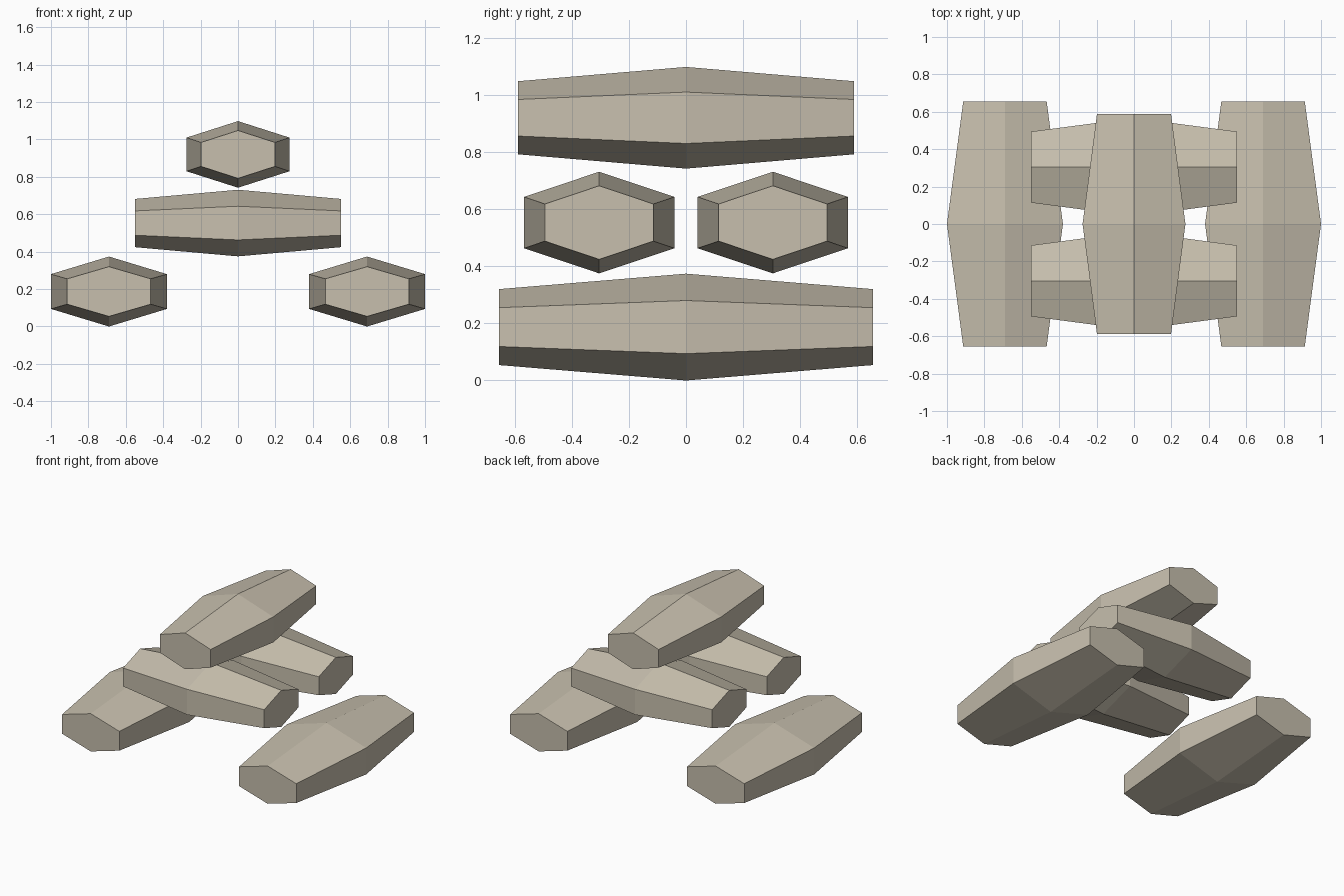
import bpy
import bmesh
from mathutils import Matrix, Vector
from math import pi

cube = bpy.data.objects.get("Cube")
if cube:
    bpy.data.objects.remove(cube)

# Sack cloth colour
cloth = bpy.data.materials.new("beige_cloth")
cloth.use_nodes = True
colour = (0.57, 0.52, 0.42, 1)
cloth.diffuse_color = colour
bsdf = cloth.node_tree.nodes["Principled BSDF"]
bsdf.inputs["Base Color"].default_value = colour
bsdf.inputs["Roughness"].default_value = 0.9


def hexagon(bm, y, width, apex, side):
    """Ring of six corners, pointed at top and bottom."""
    corners = [(0, apex), (width, side), (width, -side),
               (0, -apex), (-width, -side), (-width, side)]
    return [bm.verts.new((x, y, z)) for x, z in corners]


def sack(name, centre, length, middle, end, turn=0):
    """Six-sided sack along y, widest at the middle; sizes are half sizes."""
    bm = bmesh.new()
    rings = [hexagon(bm, -length, *end), hexagon(bm, 0, *middle),
             hexagon(bm, length, *end)]
    for a, b in zip(rings, rings[1:]):
        for i in range(6):
            j = (i + 1) % 6
            bm.faces.new((a[i], a[j], b[j], b[i]))
    bm.faces.new(rings[0])
    bm.faces.new(rings[2])
    bmesh.ops.recalc_face_normals(bm, faces=bm.faces)
    bm.transform(Matrix.Translation(Vector(centre)) @ Matrix.Rotation(turn, 4, "Z"))
    mesh = bpy.data.meshes.new(name)
    bm.to_mesh(mesh)
    bm.free()
    mesh.materials.append(cloth)
    obj = bpy.data.objects.new(name, mesh)
    bpy.context.collection.objects.link(obj)


# Bottom pair, lying front to back
for label, s in (("left", 1), ("right", -1)):
    sack("bottom_sack_" + label, (s * 0.69, 0, 0.187), 0.655,
         (0.31, 0.187, 0.093), (0.223, 0.133, 0.068))

# Middle pair, lying crosswise
for label, s in (("back", 1), ("front", -1)):
    sack("middle_sack_" + label, (0, s * 0.304, 0.553), 0.55,
         (0.263, 0.178, 0.09), (0.19, 0.129, 0.065), pi / 2)

# Single top sack
sack("top_sack", (0, 0, 0.92), 0.588,
     (0.275, 0.178, 0.09), (0.198, 0.128, 0.064))
